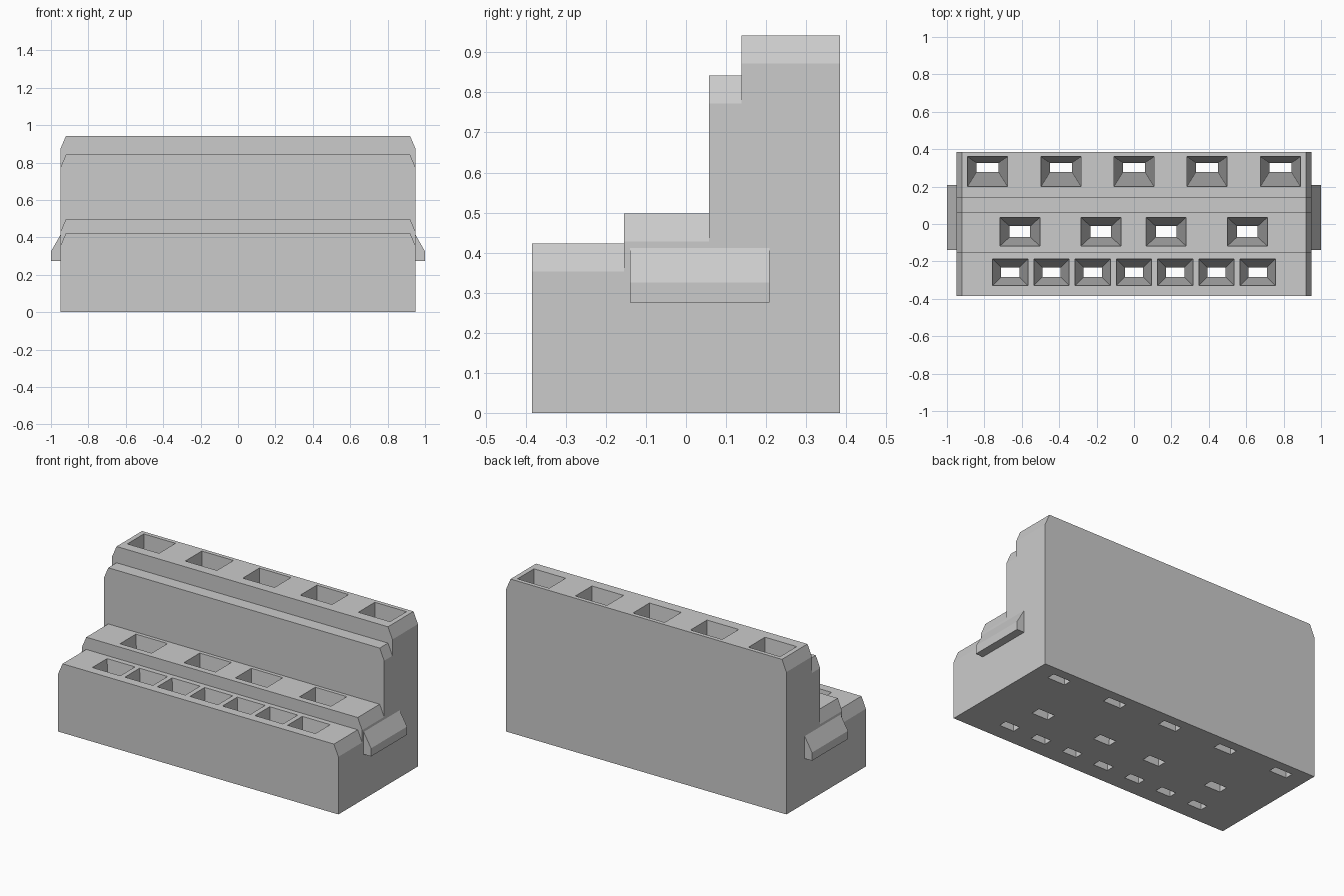
import bpy, bmesh

cube = bpy.data.objects.get("Cube")
if cube:
    bpy.data.objects.remove(cube, do_unlink=True)

grey = bpy.data.materials.new("light grey plastic")
grey.use_nodes = True
grey.diffuse_color = (0.6, 0.6, 0.6, 1)
grey.node_tree.nodes["Principled BSDF"].inputs["Base Color"].default_value = (0.6, 0.6, 0.6, 1)


def loft(bm, ring_a, ring_b):
    """Closed solid between two matching rings of points."""
    a = [bm.verts.new(p) for p in ring_a]
    b = [bm.verts.new(p) for p in ring_b]
    n = len(a)
    bm.faces.new(a)
    bm.faces.new(b)
    for i in range(n):
        j = (i + 1) % n
        bm.faces.new((a[i], a[j], b[j], b[i]))


def rect(cx, width, y0, y1, z):
    h = width / 2
    return [(cx - h, y0, z), (cx + h, y0, z), (cx + h, y1, z), (cx - h, y1, z)]


def finish(bm, name):
    bmesh.ops.recalc_face_normals(bm, faces=bm.faces[:])
    mesh = bpy.data.meshes.new(name)
    bm.to_mesh(mesh)
    bm.free()
    mesh.materials.append(grey)
    ob = bpy.data.objects.new(name, mesh)
    bpy.context.collection.objects.link(ob)
    return ob


HALF, BACK = 0.95, 0.385
CH_X, CH_Z = 0.03, 0.07
# front edge and height of each terrace
STEPS = [(-0.385, 0.423), (-0.155, 0.498), (0.058, 0.842), (0.138, 0.942)]

# stepped housing: side profile swept along x
profile = [(BACK, 0), (STEPS[0][0], 0)]
for i, (y, z) in enumerate(STEPS):
    y_next = STEPS[i + 1][0] if i < 3 else BACK
    profile += [(y, z), (y_next, z)]
bm = bmesh.new()
loft(bm, [(-HALF, y, z) for y, z in profile], [(HALF, y, z) for y, z in profile])
housing = finish(bm, "stepped_housing")

# wedges that chamfer both ends of every terrace
bm = bmesh.new()
for i, (y, z) in enumerate(STEPS):
    y0 = y - 0.01
    y1 = STEPS[i + 1][0] if i < 3 else BACK + 0.01
    e = 0.05   # the slanted plane runs on slightly past both edges
    for s in (-1, 1):
        tri = [(s * (HALF + CH_X * e), z - CH_Z * (1 + e)),
               (s * (HALF - CH_X * (1 + e)), z + CH_Z * e),
               (s * (HALF + CH_X * e), z + CH_Z * e)]
        loft(bm, [(x, y0, h) for x, h in tri], [(x, y1, h) for x, h in tri])
wedges = finish(bm, "chamfer_cutter")

# tapered sockets that narrow from each terrace to the underside
# (centres, top width, top y range, slot width, slot y range, terrace height)
ROWS = [
    ([-0.783, -0.39, 0, 0.39, 0.783], 0.215, (0.20, 0.36), 0.118, (0.278, 0.327), 0.942),
    ([-0.61, -0.177, 0.172, 0.606], 0.215, (-0.118, 0.036), 0.11, (-0.07, -0.012), 0.498),
    ([0.2205 * k for k in range(-3, 4)], 0.19, (-0.33, -0.187), 0.098, (-0.283, -0.232), 0.423),
]
bm = bmesh.new()
for centres, w, (y0, y1), sw, (s0, s1), z in ROWS:
    for cx in centres:
        loft(bm, rect(cx, sw, s0, s1, -0.002), rect(cx, w, y0, y1, z + 0.002))
sockets = finish(bm, "socket_cutter")

# side latches: ramped tabs on both ends
bm = bmesh.new()
TAB = [(HALF - 0.02, 0.275), (1.0, 0.275), (1.0, 0.325), (HALF, 0.412), (HALF - 0.02, 0.412)]
for s in (-1, 1):
    loft(bm, [(s * x, -0.14, z) for x, z in TAB], [(s * x, 0.208, z) for x, z in TAB])
latches = finish(bm, "side_latches")

# combine: cut chamfers and sockets, then join the latches
for cutter, op in ((wedges, 'DIFFERENCE'), (sockets, 'DIFFERENCE'), (latches, 'UNION')):
    mod = housing.modifiers.new(cutter.name, 'BOOLEAN')
    mod.operation = op
    mod.solver = 'EXACT'
    mod.object = cutter
bpy.context.view_layer.update()
graph = bpy.context.evaluated_depsgraph_get()
housing_mesh = bpy.data.meshes.new_from_object(housing.evaluated_get(graph))
housing.modifiers.clear()
housing.data = housing_mesh
for cutter in (wedges, sockets, latches):
    bpy.data.objects.remove(cutter, do_unlink=True)
